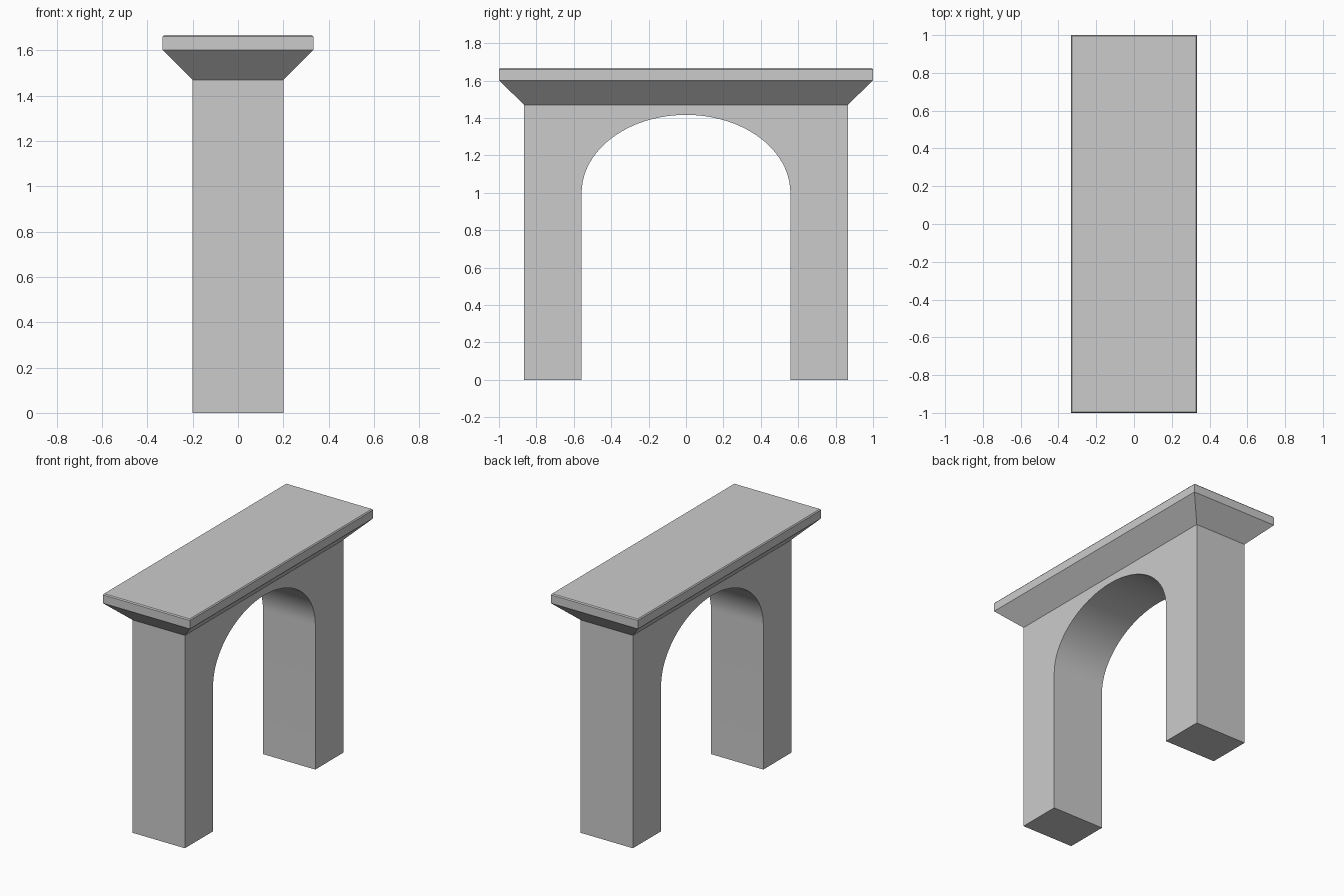
import bpy, bmesh
from math import pi, cos, sin, radians

if "Cube" in bpy.data.objects:
    bpy.data.objects.remove(bpy.data.objects["Cube"])

HALF_X, HALF_Y, BODY_TOP = 0.2, 0.865, 1.47
OPEN_Y, SPRING_Z, RISE, SEGMENTS = 0.558, 1.0, 0.417, 48


def make_object(name, bm):
    bmesh.ops.recalc_face_normals(bm, faces=bm.faces[:])
    mesh = bpy.data.meshes.new(name)
    bm.to_mesh(mesh)
    bm.free()
    obj = bpy.data.objects.new(name, mesh)
    bpy.context.collection.objects.link(obj)
    return obj


# Arched body: side profile with an elliptical opening, extruded across x
arch = [(OPEN_Y * cos(pi * i / SEGMENTS), SPRING_Z + RISE * sin(pi * i / SEGMENTS))
        for i in range(SEGMENTS + 1)]
profile = ([(-HALF_Y, 0), (-HALF_Y, BODY_TOP), (HALF_Y, BODY_TOP), (HALF_Y, 0),
            (OPEN_Y, 0)] + arch + [(-OPEN_Y, 0)])
bm = bmesh.new()
face = bm.faces.new([bm.verts.new((-HALF_X, y, z)) for y, z in profile])
extruded = bmesh.ops.extrude_face_region(bm, geom=[face], use_keep_orig=True)
moved = [v for v in extruded["geom"] if isinstance(v, bmesh.types.BMVert)]
bmesh.ops.translate(bm, verts=moved, vec=(2 * HALF_X, 0, 0))
body = make_object("arched_body", bm)
bpy.context.view_layer.objects.active = body
body.select_set(True)
bpy.ops.object.shade_smooth_by_angle(angle=radians(30))

# Cornice: flared underside, flat slab and a fine chamfer round the top edge
bm = bmesh.new()
rings = []
for hx, hy, z in [(HALF_X, HALF_Y, BODY_TOP), (0.333, 1.0, 1.602),
                  (0.333, 1.0, 1.66), (0.327, 0.994, 1.667)]:
    rings.append([bm.verts.new((sx * hx, sy * hy, z))
                  for sx, sy in [(-1, -1), (1, -1), (1, 1), (-1, 1)]])
for low, high in zip(rings, rings[1:]):
    for i in range(4):
        j = (i + 1) % 4
        bm.faces.new((low[i], low[j], high[j], high[i]))
bm.faces.new(rings[0][::-1])
bm.faces.new(rings[-1])
make_object("cornice", bm)
